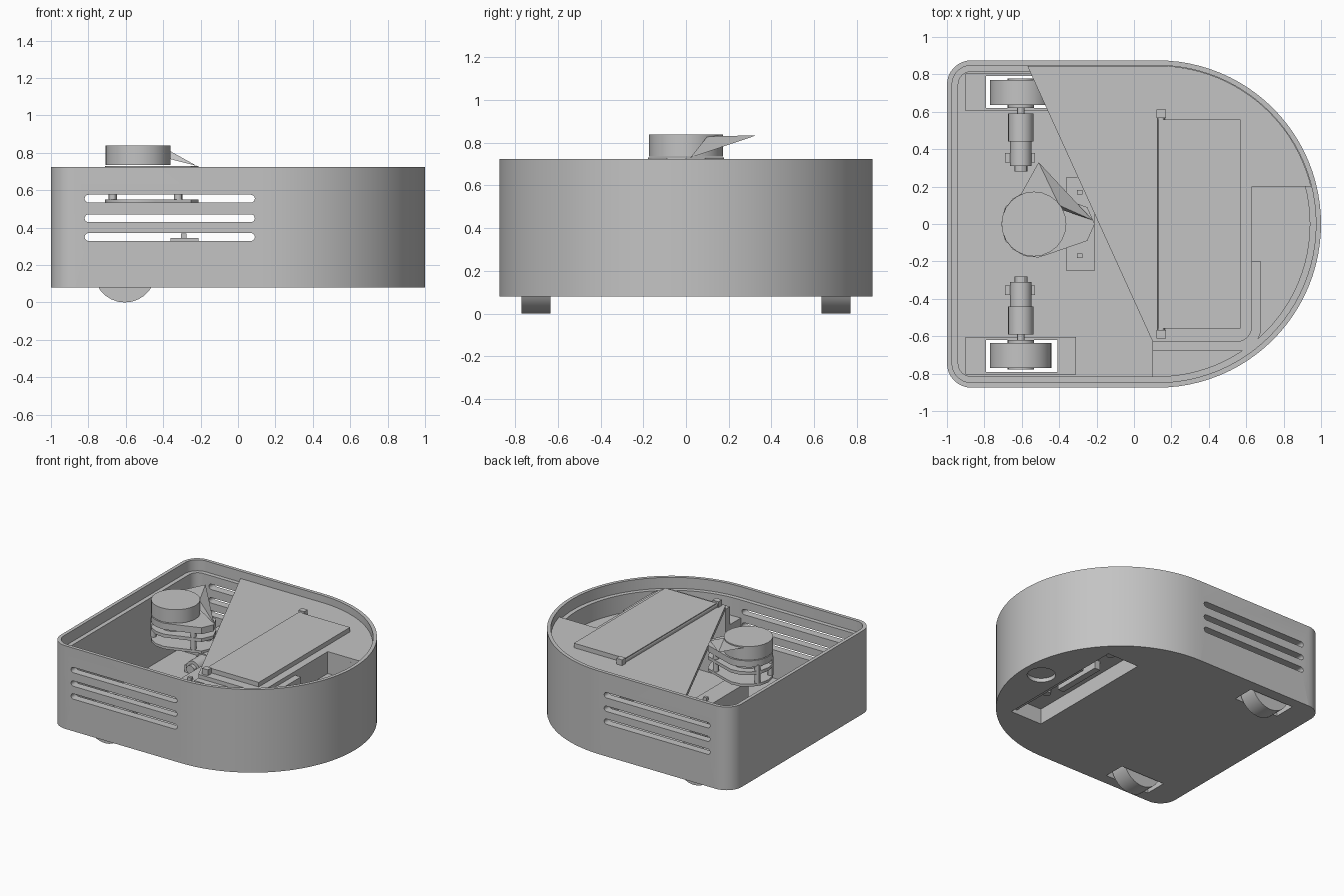
import bpy, bmesh
from math import cos, sin, radians, pi
from mathutils import Matrix, Vector

if "Cube" in bpy.data.objects:
    bpy.data.objects.remove(bpy.data.objects["Cube"])

grey = bpy.data.materials.new("plain_grey")
grey.use_nodes = True
tone = (0.55, 0.55, 0.55, 1)
grey.diffuse_color = tone
grey.node_tree.nodes["Principled BSDF"].inputs["Base Color"].default_value = tone


def finish(name, bm, smooth=True):
    bmesh.ops.recalc_face_normals(bm, faces=bm.faces[:])
    me = bpy.data.meshes.new(name)
    bm.to_mesh(me)
    bm.free()
    me.materials.append(grey)
    ob = bpy.data.objects.new(name, me)
    bpy.context.collection.objects.link(ob)
    if smooth:
        activate(ob)
        bpy.ops.object.shade_smooth_by_angle(angle=radians(30))
    return ob


def activate(ob):
    bpy.ops.object.select_all(action='DESELECT')
    ob.select_set(True)
    bpy.context.view_layer.objects.active = ob


def prism(name, pts, z0, z1, matrix=None, open_bottom=False):
    """Extrude a flat outline from z0 to z1, then move it by matrix."""
    bm = bmesh.new()
    low = bm.faces.new([bm.verts.new((x, y, z0)) for x, y in pts])
    ext = bmesh.ops.extrude_face_region(bm, geom=[low], use_keep_orig=True)
    top = [v for v in ext["geom"] if isinstance(v, bmesh.types.BMVert)]
    bmesh.ops.translate(bm, verts=top, vec=(0, 0, z1 - z0))
    if open_bottom:
        bmesh.ops.delete(bm, geom=[low], context='FACES_ONLY')
    if matrix:
        bm.transform(matrix)
    return finish(name, bm)


def arc(cx, cy, r, a0, a1, n):
    angles = [radians(a0 + (a1 - a0) * i / n) for i in range(n + 1)]
    return [(cx + r * cos(a), cy + r * sin(a)) for a in angles]


def rect(x0, x1, y0, y1):
    return [(x0, y0), (x1, y0), (x1, y1), (x0, y1)]


def box(name, x0, x1, y0, y1, z0, z1, **kw):
    return prism(name, rect(x0, x1, y0, y1), z0, z1, **kw)


def slot(cx, cy, length, r):
    h = length / 2 - r
    return arc(cx + h, cy, r, -90, 90, 8) + arc(cx - h, cy, r, 90, 270, 8)


def disc(cx, cy, r, n=32):
    return arc(cx, cy, r, 0, 360 - 360 / n, n - 1)


def outline(d):
    """Body outline, moved inward by d."""
    r = 0.13 - d
    return (arc(0.125, 0, 0.875 - d, -90, 90, 48)
            + arc(-0.87, 0.745, r, 90, 180, 8)
            + arc(-0.87, -0.745, r, 180, 270, 8))


def cut(ob, cutters):
    for c in cutters:
        c.hide_render = True
        m = ob.modifiers.new("cut", 'BOOLEAN')
        m.operation, m.solver, m.object = 'DIFFERENCE', 'EXACT', c
        activate(ob)
        bpy.ops.object.modifier_apply(modifier=m.name)
        bpy.data.objects.remove(c)
    bpy.ops.object.shade_smooth_by_angle(angle=radians(30))


ALONG_Y = Matrix.Rotation(pi / 2, 4, 'X')    # outline x,y becomes x,z
ALONG_X = Matrix(((0, 0, 1, 0), (1, 0, 0, 0), (0, 1, 0, 0), (0, 0, 0, 1)))

# Shell with stepped rim, side vents, floor openings and rear ports
shell = prism("body_shell", outline(0), 0.08, 0.725)
cutters = [prism("cut_inside", outline(0.06), 0.11, 1),
           prism("cut_lip", outline(0.027), 0.64, 1)]
for z in (0.35, 0.45, 0.555):
    cutters.append(prism("cut_vent", slot(-0.365, z, 0.91, 0.021), -1.2, 1.2, ALONG_Y))
for s in (-1, 1):
    cutters.append(box("cut_wheel", -0.79, -0.41, s * 0.705 - 0.085, s * 0.705 + 0.085, 0, 0.2))
cutters.append(box("cut_tray", 0.41, 0.68, -0.53, 0.53, 0, 0.2))
cutters.append(prism("cut_caster", disc(0.85, 0, 0.1), 0, 0.2))
for y, z, length, r in ((0.565, 0.28, 0.11, 0.02), (0.565, 0.39, 0.034, 0.0165),
                        (-0.57, 0.47, 0.06, 0.028), (-0.57, 0.38, 0.03, 0.0145)):
    cutters.append(prism("cut_port", slot(y, z, length, r), -1.2, -0.9, ALONG_X))
cut(shell, cutters)

# Recesses seen from underneath
box("tray_recess", 0.41, 0.68, -0.53, 0.53, 0.08, 0.2, open_bottom=True)
box("tray_latch", 0.52, 0.57, -0.15, 0.25, 0.13, 0.2)
prism("caster_cup", disc(0.85, 0, 0.1), 0.08, 0.2, open_bottom=True)
for y in (-0.3, 0.4):
    prism("tray_boss", disc(0.55, y, 0.03, 16), 0.17, 0.2)

# Upper deck with a diagonal edge
inner_corner = [(0.63, 0.2), (0.63, -0.55)] + arc(0.55, -0.55, 0.08, 0, -90, 6) + [(0.1, -0.63)]
deck = [(-0.57, 0.845)] + arc(0.125, 0, 0.846, 90, 13.7, 24) + inner_corner
prism("upper_deck", deck, 0.64, 0.67)

# Low shelf and partition beside the deck
shelf = arc(0.125, 0, 0.82, -90, 14.1, 28) + inner_corner + [(0.1, -0.82)]
prism("low_shelf", shelf, 0.11, 0.5)
wall = ([(0.1, -0.63)] + arc(0.55, -0.55, 0.08, -90, 0, 6) + [(0.63, -0.2), (0.68, -0.2)]
        + arc(0.55, -0.55, 0.13, 0, -90, 6) + [(0.1, -0.68)])
prism("partition_wall", wall, 0.5, 0.64)
box("pocket_back", 0.61, 0.63, -0.2, 0.2, 0.5, 0.64)
box("pocket_side", 0.61, 0.945, 0.2, 0.22, 0.5, 0.64)

# Hinged lid lying on the deck
lid = rect(0.13, 0.57, -0.56, 0.56)
prism("lid_panel", lid, 0.67, 0.705)
prism("hinge_bar", disc(0.145, 0.685, 0.02, 16), -0.6, 0.6, ALONG_Y)
for s in (-1, 1):
    box("hinge_block", 0.12, 0.17, s * 0.59 - 0.022, s * 0.59 + 0.022, 0.66, 0.715)

# Drive units, one on each side
for s in (-1, 1):
    def part(name, pts, a, b):
        lo, hi = sorted((-s * a, -s * b))
        return prism(name, pts, lo, hi, ALONG_Y)
    part("wheel_tyre", disc(-0.605, 0.165, 0.165, 28), 0.635, 0.77)
    part("wheel_hub", disc(-0.605, 0.165, 0.07, 16), 0.62, 0.778)
    part("motor_shaft", disc(-0.605, 0.165, 0.02, 12), 0.58, 0.64)
    part("motor_gearbox", disc(-0.605, 0.165, 0.068, 20), 0.44, 0.59)
    part("motor_can", disc(-0.605, 0.165, 0.058, 20), 0.31, 0.44)
    part("motor_cap", disc(-0.605, 0.165, 0.035, 12), 0.28, 0.31)
    part("motor_bracket", rect(-0.69, -0.53, 0.11, 0.165), 0.33, 0.38)
    pad = box("wheel_frame", -0.9, -0.31, s * 0.705 - 0.1, s * 0.705 + 0.1, 0.105, 0.13)
    cut(pad, [box("cut_frame", -0.79, -0.41, s * 0.705 - 0.085, s * 0.705 + 0.085, 0, 0.3)])

# Small electronics box beside the scanner
box("electronics_box", -0.36, -0.21, -0.25, 0.25, 0.11, 0.345)
for s in (-1, 1):
    box("box_peg", -0.305, -0.275, s * 0.17 - 0.012, s * 0.17 + 0.012, 0.345, 0.37)

# Scanner: stacked plates on posts with a turning head
plate = arc(-0.53, 0, 0.18, 60, 300, 10) + [(-0.25, -0.09), (-0.21, 0), (-0.25, 0.09)]
for name, z0, z1 in (("scanner_base", 0.53, 0.55), ("scanner_shelf", 0.62, 0.645),
                     ("scanner_body", 0.68, 0.73)):
    prism(name, plate, z0, z1)
prism("scanner_core", disc(-0.535, 0, 0.12, 20), 0.6, 0.7)
for x, y in ((-0.67, -0.08), (-0.67, 0.08), (-0.32, -0.09), (-0.32, 0.09)):
    prism("scanner_post", disc(x, y, 0.022, 12), 0.55, 0.69)
prism("scanner_head", disc(-0.535, 0, 0.173, 24), 0.735, 0.84)

# Thin pointed fin behind the scanner head
bm = bmesh.new()
tip = [bm.verts.new(p) for p in ((-0.61, 0.15, 0.83), (-0.51, 0.33, 0.835),
                                 (-0.4, 0.1, 0.83), (-0.22, 0.02, 0.73))]
for i, j, k in ((0, 1, 2), (0, 1, 3), (0, 2, 3), (1, 2, 3)):
    bm.faces.new((tip[i], tip[j], tip[k]))
finish("scanner_fin", bm, smooth=False)
